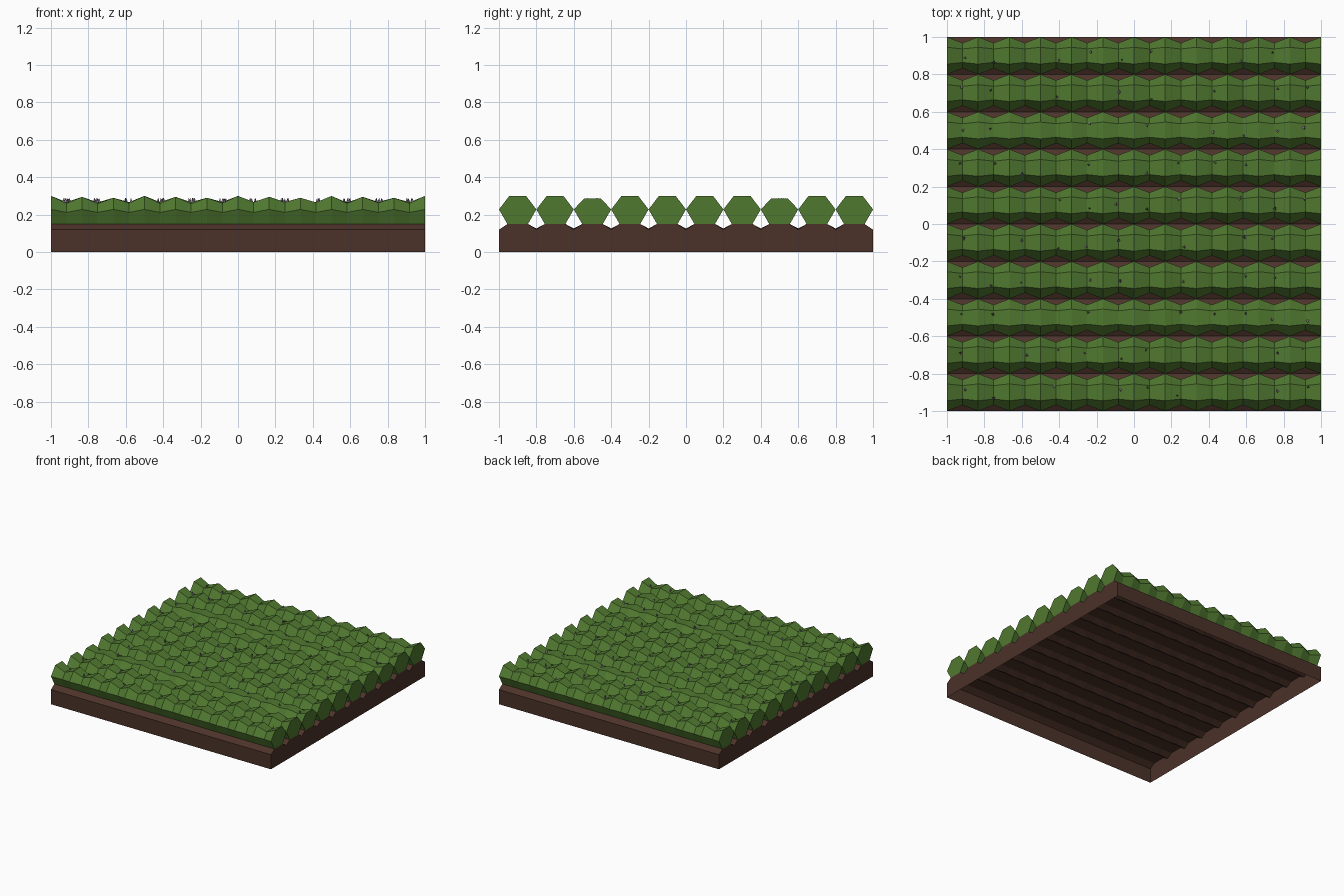
import bpy, bmesh, math, random
from mathutils import Matrix, Vector

if "Cube" in bpy.data.objects:
    bpy.data.objects.remove(bpy.data.objects["Cube"])

random.seed(4)
ROWS, SEGS = 10, 24
XS = [-1 + 2 * i / SEGS for i in range(SEGS + 1)]
ROW_Y = [-0.9 + 0.2 * r for r in range(ROWS)]


def material(name, srgb):
    m = bpy.data.materials.new(name)
    m.diffuse_color = [(c / 255 / 12.92 if c < 10 else ((c / 255 + 0.055) / 1.055) ** 2.4) for c in srgb] + [1]
    m.use_nodes = True
    m.node_tree.nodes["Principled BSDF"].inputs["Base Color"].default_value = m.diffuse_color
    return m


def finish(bm, name, mat):
    bmesh.ops.recalc_face_normals(bm, faces=bm.faces)
    me = bpy.data.meshes.new(name)
    bm.to_mesh(me)
    bm.free()
    me.materials.append(mat)
    ob = bpy.data.objects.new(name, me)
    bpy.context.collection.objects.link(ob)
    return ob


def loft(bm, rings):
    """Join consecutive open rings with quads."""
    vs = [[bm.verts.new(p) for p in ring] for ring in rings]
    for a, b in zip(vs, vs[1:]):
        for j in range(len(a) - 1):
            bm.faces.new((a[j], a[j + 1], b[j + 1], b[j]))
    return vs


green = material("leaf green", (80, 120, 48))
brown = material("soil brown", (76, 50, 41))
grey = material("flower grey", (140, 128, 146))

# Soil: hollow furrowed shell, open underneath
bm = bmesh.new()
rings = []
for i, x in enumerate(XS):
    valley = 0.12 if i in (0, SEGS) or i % 2 == 0 else 0.126
    ring = [(x, -1, 0), (x, -1, 0.12)]
    for y in ROW_Y:
        ring += [(x, y - 0.055, 0.15), (x, y + 0.055, 0.15)]
        ring.append((x, y + 0.1, 0.12 if y > 0.85 else valley))
    ring.append((x, 1, 0))
    rings.append(ring)
vs = loft(bm, rings)
bm.faces.new(vs[0])
bm.faces.new(vs[-1])
finish(bm, "furrowed_soil", brown)


# Crop rows: faceted hedges, wide and tall at even rings, pinched at odd ones
def section(row, i):
    if i % 2 == 0:
        top = 0.30 - 0.005 * ((i // 2) % 3)
        if row % 5 == 2:
            top -= 0.014
        return 0.1, 0.045, 0.228, top
    return 0.068, 0.036, 0.212, 0.262 + random.uniform(-0.004, 0.006)


for row, yc in enumerate(ROW_Y):
    bm = bmesh.new()
    rings = []
    for i, x in enumerate(XS):
        w, t, mid, top = section(row, i)
        half = [(0.055, 0.15), (w, mid), (t, top)]
        prof = [(-y, z) for y, z in half] + half[::-1]
        rings.append([(x, yc + y, z) for y, z in prof])
    vs = loft(bm, rings)
    bm.faces.new(vs[0])
    bm.faces.new(vs[-1])
    finish(bm, f"crop_row_{row + 1}", green)

# Flowers: tiny grey spikes scattered along the pinched parts of the rows
bm = bmesh.new()
for yc in ROW_Y:
    for i in random.sample(range(1, SEGS, 2), 8):
        pos = Vector((XS[i] + random.uniform(-0.02, 0.02), yc + random.uniform(-0.035, 0.035), 0.275))
        tilt = Matrix.Rotation(random.uniform(-0.5, 0.5), 4, 'X') @ Matrix.Rotation(random.uniform(0, 6.28), 4, 'Z')
        bmesh.ops.create_cone(bm, cap_ends=True, segments=3, radius1=0.011, radius2=0,
                              depth=0.03, matrix=Matrix.Translation(pos) @ tilt)
finish(bm, "flowers", grey)
